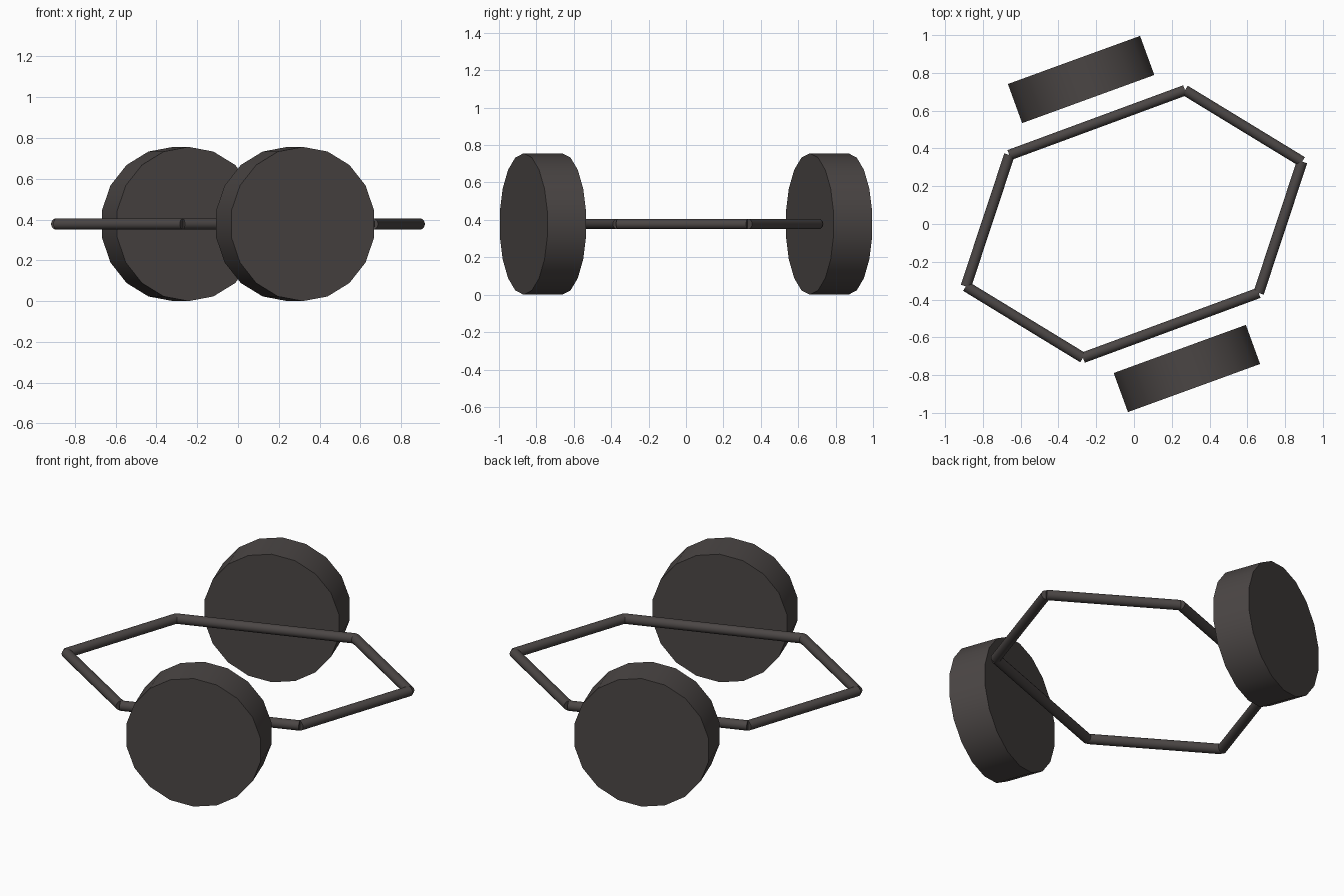
import bpy
from math import radians
from mathutils import Vector

cube = bpy.data.objects.get("Cube")
if cube:
    bpy.data.objects.remove(cube, do_unlink=True)

dark = bpy.data.materials.new("dark_grey")
dark.use_nodes = True
COLOUR = (0.07, 0.061, 0.059, 1)
dark.diffuse_color = COLOUR
dark.node_tree.nodes["Principled BSDF"].inputs["Base Color"].default_value = COLOUR

HUB_Z = 0.378


def rod(name, start, end, radius, sides):
    """Capped cylinder running from start to end."""
    axis = end - start
    bpy.ops.mesh.primitive_cylinder_add(
        vertices=sides, radius=radius, depth=axis.length, location=(start + end) / 2)
    obj = bpy.context.object
    obj.name = name
    obj.rotation_euler = axis.to_track_quat("Z", "Y").to_euler()
    obj.data.materials.append(dark)
    bpy.ops.object.shade_smooth_by_angle(angle=radians(35))
    return obj


# Six-sided frame of round bars: three corners, repeated by a half turn
half = [Vector((0.27, 0.708, 0)), Vector((0.89, 0.33, 0)), Vector((0.66, -0.365, 0))]
corners = half + [-c for c in half]
lift = Vector((0, 0, HUB_Z))
for i, corner in enumerate(corners):
    following = corners[(i + 1) % len(corners)]
    rod(f"frame_bar_{i + 1}", corner + lift, following + lift, 0.028, 16)

# Two wheels beside the long bars, axles turned 20 degrees
axle = Vector((0.342, -0.94, 0))
hub = Vector((0.28, -0.765, 0))
for name, side in (("front_wheel", 1), ("back_wheel", -1)):
    centre = hub * side + lift
    rod(name, centre - axle * 0.11 * side, centre + axle * 0.11 * side, HUB_Z, 18)
